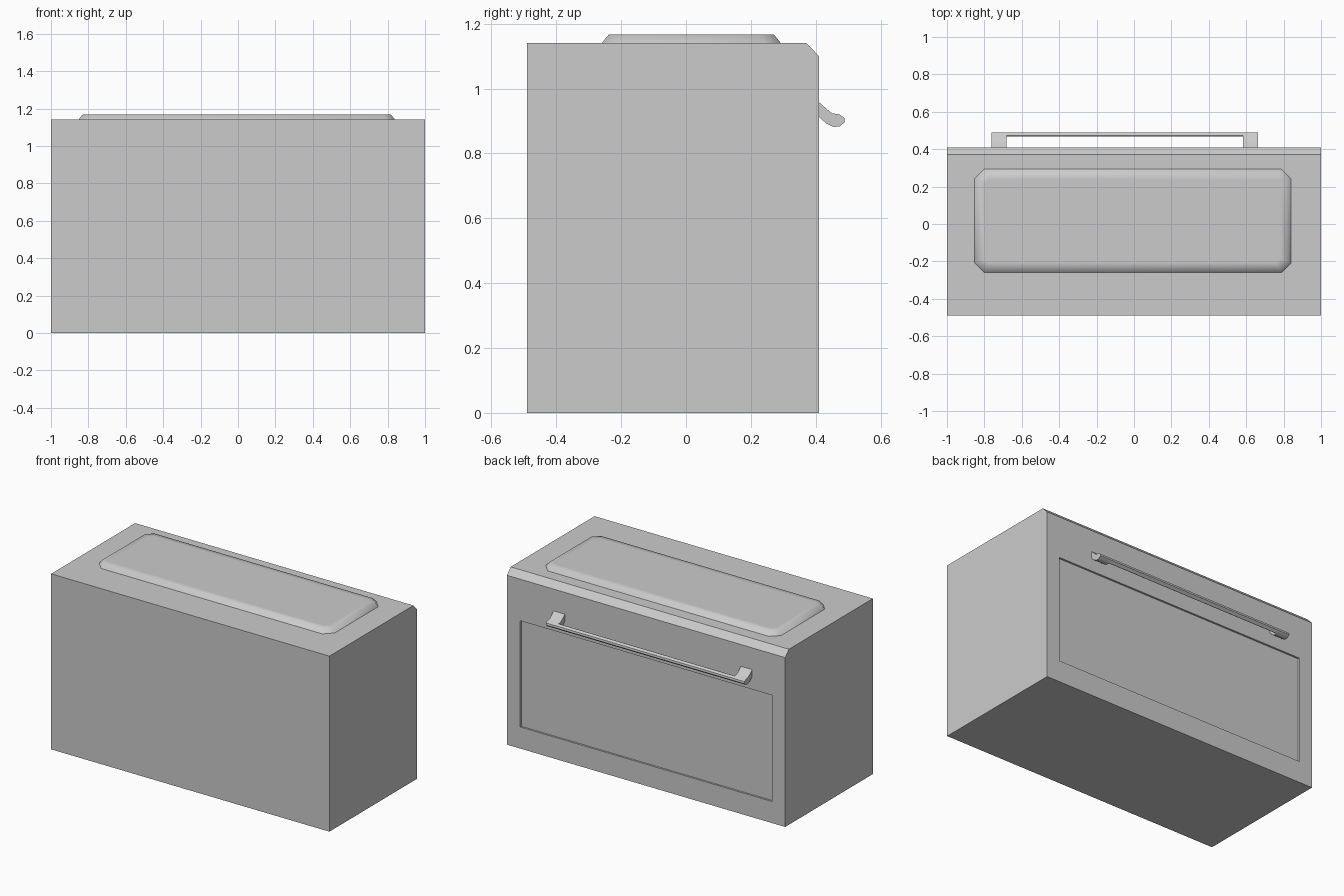
import bpy, bmesh

cube = bpy.data.objects.get("Cube")
if cube:
    bpy.data.objects.remove(cube, do_unlink=True)

grey = bpy.data.materials.new("plain grey")
grey.use_nodes = True
grey.diffuse_color = (0.6, 0.6, 0.6, 1)
grey.node_tree.nodes["Principled BSDF"].inputs["Base Color"].default_value = (0.6, 0.6, 0.6, 1)


def finish(name, bm, smooth=None):
    bmesh.ops.recalc_face_normals(bm, faces=bm.faces)
    mesh = bpy.data.meshes.new(name)
    bm.to_mesh(mesh)
    bm.free()
    mesh.materials.append(grey)
    obj = bpy.data.objects.new(name, mesh)
    bpy.context.collection.objects.link(obj)
    if smooth:
        bpy.ops.object.select_all(action='DESELECT')
        obj.select_set(True)
        bpy.context.view_layer.objects.active = obj
        bpy.ops.object.shade_smooth_by_angle(angle=smooth)
    return obj


def extrude_profile(bm, profile, x0, x1):
    """Sweep a closed (y, z) profile along x."""
    a = [bm.verts.new((x0, y, z)) for y, z in profile]
    b = [bm.verts.new((x1, y, z)) for y, z in profile]
    bm.faces.new(a)
    bm.faces.new(b[::-1])
    n = len(profile)
    for i in range(n):
        j = (i + 1) % n
        bm.faces.new((a[i], b[i], b[j], a[j]))


# Body: box with a chamfered upper rear edge
bm = bmesh.new()
extrude_profile(bm, [(-0.49, 0), (0.41, 0), (0.41, 1.10), (0.372, 1.14), (-0.49, 1.14)], -1, 1)
bmesh.ops.recalc_face_normals(bm, faces=bm.faces)

# Shallow recessed door panel in the rear face
door = next(f for f in bm.faces if f.normal.y > 0.99)
bmesh.ops.inset_region(bm, faces=[door], thickness=0.1)
for v in door.verts:
    v.co.x = 0.905 if v.co.x > 0 else -0.905
    v.co.z = 0.83 if v.co.z > 0.5 else 0.14
panel = bmesh.ops.extrude_discrete_faces(bm, faces=[door])["faces"][0]
for v in panel.verts:
    v.co.y -= 0.012
finish("body", bm)

# Raised top pad: stacked rectangles with cut corners
bm = bmesh.new()
rings = []
for inset, z in [(0, 1.14), (0.022, 1.167), (0.055, 1.167)]:
    x0, x1, y0, y1 = -0.853 + inset, 0.84 - inset, -0.26 + inset, 0.293 - inset
    c = 0.052 - inset * 0.55
    pts = [(x0 + c, y0), (x1 - c, y0), (x1, y0 + c), (x1, y1 - c),
           (x1 - c, y1), (x0 + c, y1), (x0, y1 - c), (x0, y0 + c)]
    rings.append([bm.verts.new((x, y, z)) for x, y in pts])
for lo, hi in zip(rings, rings[1:]):
    for i in range(8):
        j = (i + 1) % 8
        bm.faces.new((lo[i], lo[j], hi[j], hi[i]))
bm.faces.new(rings[-1])
bm.faces.new(rings[0][::-1])
finish("top_pad", bm, smooth=1.1)

# Handle brackets: curved arms at each end
arm = [(0.405, 0.963), (0.433, 0.938), (0.450, 0.924), (0.474, 0.920), (0.488, 0.910),
       (0.490, 0.897), (0.473, 0.883), (0.455, 0.882), (0.433, 0.892), (0.405, 0.917)]
for name, x0, x1 in [("handle_arm_right", -0.762, -0.682), ("handle_arm_left", 0.584, 0.664)]:
    bm = bmesh.new()
    extrude_profile(bm, arm, x0, x1)
    finish(name, bm, smooth=0.7)

# Handle bar joining the arms
bm = bmesh.new()
extrude_profile(bm, [(0.467, 0.917), (0.474, 0.920), (0.488, 0.910),
                     (0.490, 0.897), (0.473, 0.883), (0.467, 0.886)], -0.682, 0.584)
finish("handle_bar", bm, smooth=0.7)
